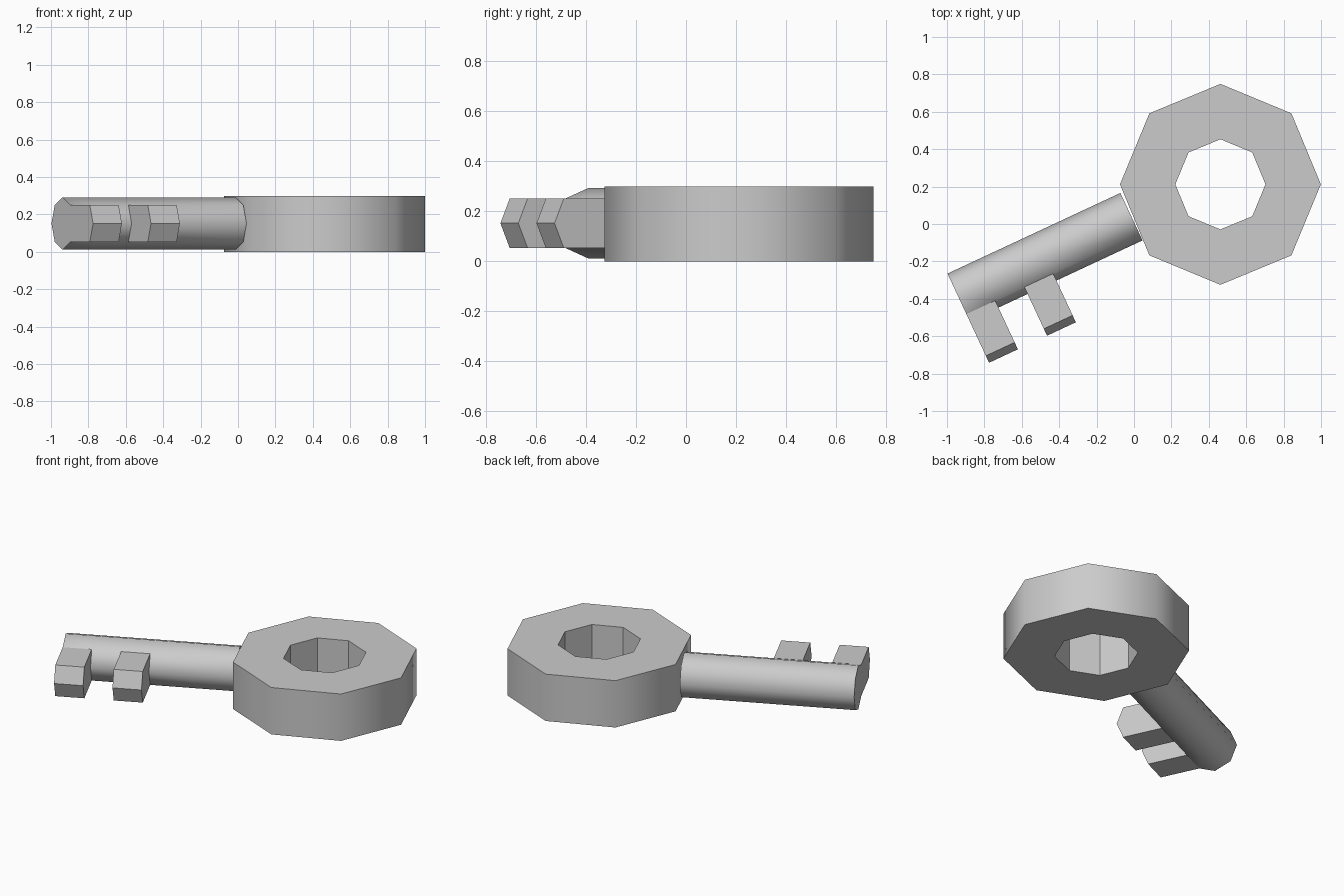
import bpy, bmesh
from math import cos, sin, pi, radians

if "Cube" in bpy.data.objects:
    bpy.data.objects.remove(bpy.data.objects["Cube"])

SIDES = 8


def add_object(name, bm, location, turn=0.0):
    bmesh.ops.recalc_face_normals(bm, faces=bm.faces[:])
    mesh = bpy.data.meshes.new(name)
    bm.to_mesh(mesh)
    bm.free()
    obj = bpy.data.objects.new(name, mesh)
    bpy.context.collection.objects.link(obj)
    obj.location = location
    obj.rotation_euler.z = turn
    return obj


def bridge(bm, a, b, smooth):
    """Quads between two closed loops of vertices."""
    for i in range(SIDES):
        j = (i + 1) % SIDES
        f = bm.faces.new((a[i], a[j], b[j], b[i]))
        f.smooth = smooth


# Bow: thick octagonal ring, smooth outer wall and faceted hole
bm = bmesh.new()


def bow_loop(radius, z):
    return [bm.verts.new((radius * cos(2 * pi * i / SIDES),
                          radius * sin(2 * pi * i / SIDES), z))
            for i in range(SIDES)]


loops = [bow_loop(r, z) for r, z in
         ((0.537, 0), (0.537, 0.298), (0.241, 0.298), (0.241, 0))]
for k in range(4):
    bridge(bm, loops[k], loops[(k + 1) % 4], smooth=(k == 0))
add_object("bow", bm, (0.462, 0.212, 0))

# Shaft: octagonal bar along local x, with loops where the teeth start and end
bm = bmesh.new()
R = 0.14
stations = (0.0, 0.17, 0.342, 0.512, 1.02)
rings = [[bm.verts.new((x, R * cos(2 * pi * i / SIDES), R * sin(2 * pi * i / SIDES)))
          for i in range(SIDES)] for x in stations]
for a, b in zip(rings, rings[1:]):
    bridge(bm, a, b, smooth=True)
bm.faces.new(rings[0])
bm.faces.new(rings[-1])

# Teeth: push the two side facets of each tooth section outwards
for lo, hi in ((stations[0], stations[1]), (stations[2], stations[3])):
    side = []
    for f in bm.faces:
        c = f.calc_center_median()
        if lo < c.x < hi and c.y < -0.1:
            side.append(f)
    before = set(bm.faces)
    out = bmesh.ops.extrude_face_region(bm, geom=side)["geom"]
    moved = [g for g in out if isinstance(g, bmesh.types.BMVert)]
    bmesh.ops.translate(bm, verts=moved, vec=(0, -0.246, 0))
    for f in bm.faces:
        if f not in before or any(v in moved for v in f.verts):
            f.smooth = False

add_object("shaft_with_teeth", bm, (-0.938, -0.392, 0.152), radians(25))
